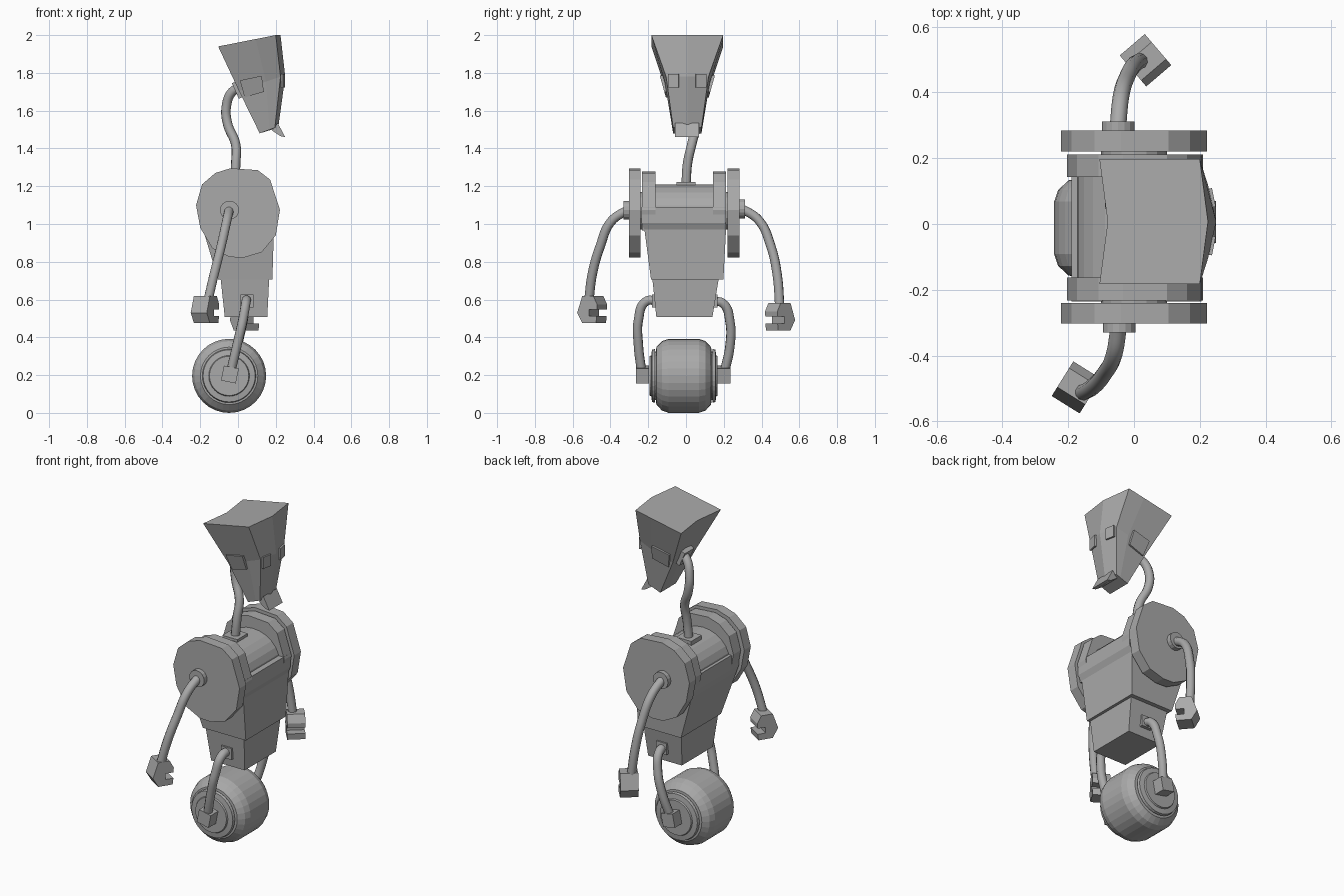
import bpy, bmesh, math
from mathutils import Vector, Matrix

if "Cube" in bpy.data.objects:
    bpy.data.objects.remove(bpy.data.objects["Cube"])

grey = bpy.data.materials.new("plain grey")
grey.diffuse_color = (0.4, 0.4, 0.4, 1)
grey.use_nodes = True
grey.node_tree.nodes["Principled BSDF"].inputs["Base Color"].default_value = grey.diffuse_color


def make(name, verts, faces):
    me = bpy.data.meshes.new(name)
    me.from_pydata([tuple(v) for v in verts], [], faces)
    bm = bmesh.new()
    bm.from_mesh(me)
    bmesh.ops.recalc_face_normals(bm, faces=bm.faces)
    bm.to_mesh(me)
    bm.free()
    me.materials.append(grey)
    ob = bpy.data.objects.new(name, me)
    bpy.context.collection.objects.link(ob)
    return ob


def loft(name, rings):
    """Skin a list of equal-length rings and cap both ends."""
    n = len(rings[0])
    verts = [p for r in rings for p in r]
    faces = [(k * n + i, k * n + (i + 1) % n, (k + 1) * n + (i + 1) % n, (k + 1) * n + i)
             for k in range(len(rings) - 1) for i in range(n)]
    faces += [tuple(range(n)), tuple(range(len(verts) - n, len(verts)))]
    return make(name, verts, faces)


def rect(x0, x1, y0, y1, z):
    return [(x0, y0, z), (x1, y0, z), (x1, y1, z), (x0, y1, z)]


def prism_y(name, outline, y0, y1):
    """Extrude an (x, z) outline along y."""
    return loft(name, [[(x, y, z) for x, z in outline] for y in (y0, y1)])


def circle(cx, cz, r, n):
    return [(cx + r * math.cos(2 * math.pi * i / n), cz + r * math.sin(2 * math.pi * i / n)) for i in range(n)]


def box(name, loc, size, rot=(0, 0, 0)):
    x, y, z = (s / 2 for s in size)
    ob = loft(name, [rect(-x, x, -y, y, -z), rect(-x, x, -y, y, z)])
    ob.location, ob.rotation_euler = loc, rot
    return ob


def tube(name, points, r=0.025):
    cu = bpy.data.curves.new(name, 'CURVE')
    cu.dimensions = '3D'
    cu.bevel_depth, cu.bevel_resolution, cu.resolution_u = r, 3, 8
    cu.use_fill_caps = True
    sp = cu.splines.new('BEZIER')
    sp.bezier_points.add(len(points) - 1)
    for bp, p in zip(sp.bezier_points, points):
        bp.co = p
        bp.handle_left_type = bp.handle_right_type = 'AUTO'
    cu.materials.append(grey)
    ob = bpy.data.objects.new(name, cu)
    bpy.context.collection.objects.link(ob)
    bpy.ops.object.select_all(action='DESELECT')
    ob.select_set(True)
    bpy.context.view_layer.objects.active = ob
    bpy.ops.object.convert(target='MESH')
    bpy.ops.object.shade_smooth_by_angle(angle=math.radians(50))


# head: rings of back, sides and a front ridge
HY = 0.007


def head_ring(back, front, half, notch, ridge, bulge):
    (xb, zb), (xf, zf) = back, front
    xm, zm = xb + 0.65 * (xf - xb), zb + 0.65 * (zf - zb)
    return [(xb + notch, HY, zb), (xb, HY + half, zb), (xm, HY + half + bulge, zm), (xf, HY + half, zf),
            (xf + ridge, HY, zf), (xf, HY - half, zf), (xm, HY - half - bulge, zm), (xb, HY - half, zb)]


loft("head", [
    head_ring((-0.105, 1.94), (0.20, 2.0), 0.19, 0.025, 0.025, 0),
    head_ring((0.005, 1.705), (0.225, 1.78), 0.112, 0.01, 0.025, 0.008),
    head_ring((0.115, 1.48), (0.195, 1.51), 0.075, 0, 0.018, 0)])
prism_y("chin_lip", [(0.18, 1.495), (0.21, 1.535), (0.25, 1.46), (0.225, 1.465)], -0.058, 0.07)
for s in (-1, 1):
    # square eyes and ear plates
    box("eye", (0.238, HY + s * 0.073, 1.758), (0.01, 0.058, 0.07), (0, 0, s * 0.2))
    ear = [(0.01, 1.76), (0.125, 1.785), (0.137, 1.70), (0.035, 1.67)]
    loft("ear_plate", [[(x, HY + s * (0.116 + (z - 1.74) * 0.28 + d), z) for x, z in ear]
                       for d in (-0.015, 0.017)])

# neck with its two mounting plates
tube("neck", [(-0.02, 0.0, 1.19), (-0.012, 0.008, 1.32), (-0.012, 0.03, 1.42), (-0.055, 0.055, 1.53),
              (-0.062, 0.055, 1.62), (-0.03, 0.035, 1.70), (0.03, 0.015, 1.73)])
box("neck_base", (-0.02, 0, 1.21), (0.10, 0.10, 0.025))
box("neck_mount", (0.0, 0.012, 1.71), (0.03, 0.09, 0.09), (0, -0.42, 0))

# torso: roller, tapered chest, pelvis
prism_y("roller", [(x, 1.06 + (z - 1.06) * 0.85) for x, z in circle(0, 1.06, 0.176, 24)], -0.17, 0.15)
loft("chest", [rect(-0.19, 0.205, -0.235, 0.208, 1.09), rect(-0.19, 0.205, -0.235, 0.208, 1.005),
               rect(-0.185, 0.19, -0.22, 0.212, 0.97), rect(-0.105, 0.182, -0.185, 0.198, 0.705)])
loft("pelvis", [rect(-0.092, 0.165, -0.178, 0.173, 0.71), rect(-0.07, 0.155, -0.157, 0.14, 0.507)])

# shoulder discs: uneven many-sided outline, large outside and smaller inside
disc = [(-.222, 1.10), (-.19, 1.21), (-.12, 1.27), (-.04, 1.295), (.105, 1.285), (.17, 1.235), (.222, 1.075),
        (.20, .94), (.125, .85), (.03, .822), (-.045, .825), (-.135, .87), (-.20, .98)]
small = [(x * 0.93 + 0.003, 1.07 + (z - 1.07) * 0.93) for x, z in disc]
small = [(x, max(z, 0.965)) for x, z in small]
prism_y("left_shoulder_disc", disc, 0.22, 0.284)
prism_y("right_shoulder_disc", disc, -0.302, -0.24)
prism_y("left_inner_disc", small, 0.143, 0.212)
prism_y("right_inner_disc", small, -0.233, -0.162)
prism_y("shoulder_axle", circle(0, 1.07, 0.1, 16), -0.25, 0.23)
prism_y("left_shoulder_knob", circle(-0.048, 1.08, 0.05, 16), 0.28, 0.312)
prism_y("right_shoulder_knob", circle(-0.045, 1.073, 0.05, 16), -0.33, -0.29)

# arms
tube("right_arm", [(-0.045, -0.30, 1.08), (-0.06, -0.395, 1.015), (-0.09, -0.455, 0.88),
                   (-0.125, -0.495, 0.74), (-0.16, -0.515, 0.59)])
tube("left_arm", [(-0.05, 0.28, 1.09), (-0.04, 0.385, 1.02), (-0.02, 0.45, 0.88),
                  (0.0, 0.483, 0.73), (0.02, 0.497, 0.55)])

# C-shaped gripping hands
claw = [(-.03, .62), (.038, .62), (.062, .575), (.06, .547), (.012, .547), (.012, .512), (.06, .512),
        (.055, .475), (-.03, .475), (-.062, .53)]
for name, x, y, dz, deg in (("right_hand", -0.175, -0.497, 0, 58), ("left_hand", 0.035, 0.498, -0.038, -49.5)):
    hand = prism_y(name, claw, -0.05, 0.05)
    hand.location, hand.rotation_euler = (x, y, dz), (0, 0, math.radians(deg))

# legs with hip sockets and ankle blocks
tube("right_leg", [(0.045, -0.14, 0.59), (0.043, -0.212, 0.59), (0.025, -0.252, 0.49),
                   (-0.005, -0.252, 0.36), (-0.04, -0.234, 0.21)])
tube("left_leg", [(0.045, 0.13, 0.59), (0.043, 0.195, 0.58), (0.025, 0.233, 0.48),
                  (-0.005, 0.232, 0.35), (-0.04, 0.202, 0.21)])
for side, hip, ankle in (("right", -0.165, -0.231), ("left", 0.153, 0.2)):
    box(side + "_hip_socket", (0.047, hip, 0.593), (0.07, 0.03, 0.068))
    box(side + "_ankle_block", (-0.043, ankle, 0.203), (0.08, 0.07, 0.08), (0, 0.2, 0))

# barrel-shaped wheel with stepped hubs, as (distance from middle, radius)
half = [(0.08, 0.196), (0.115, 0.184), (0.145, 0.152), (0.147, 0.128), (0.153, 0.128), (0.153, 0.142),
        (0.168, 0.138), (0.172, 0.108), (0.18, 0.104)]
profile = [(-y, r) for y, r in reversed(half)] + half
loft("wheel", [[(x, y - 0.012, z) for x, z in circle(-0.047, 0.196, r, 32)] for y, r in profile])
